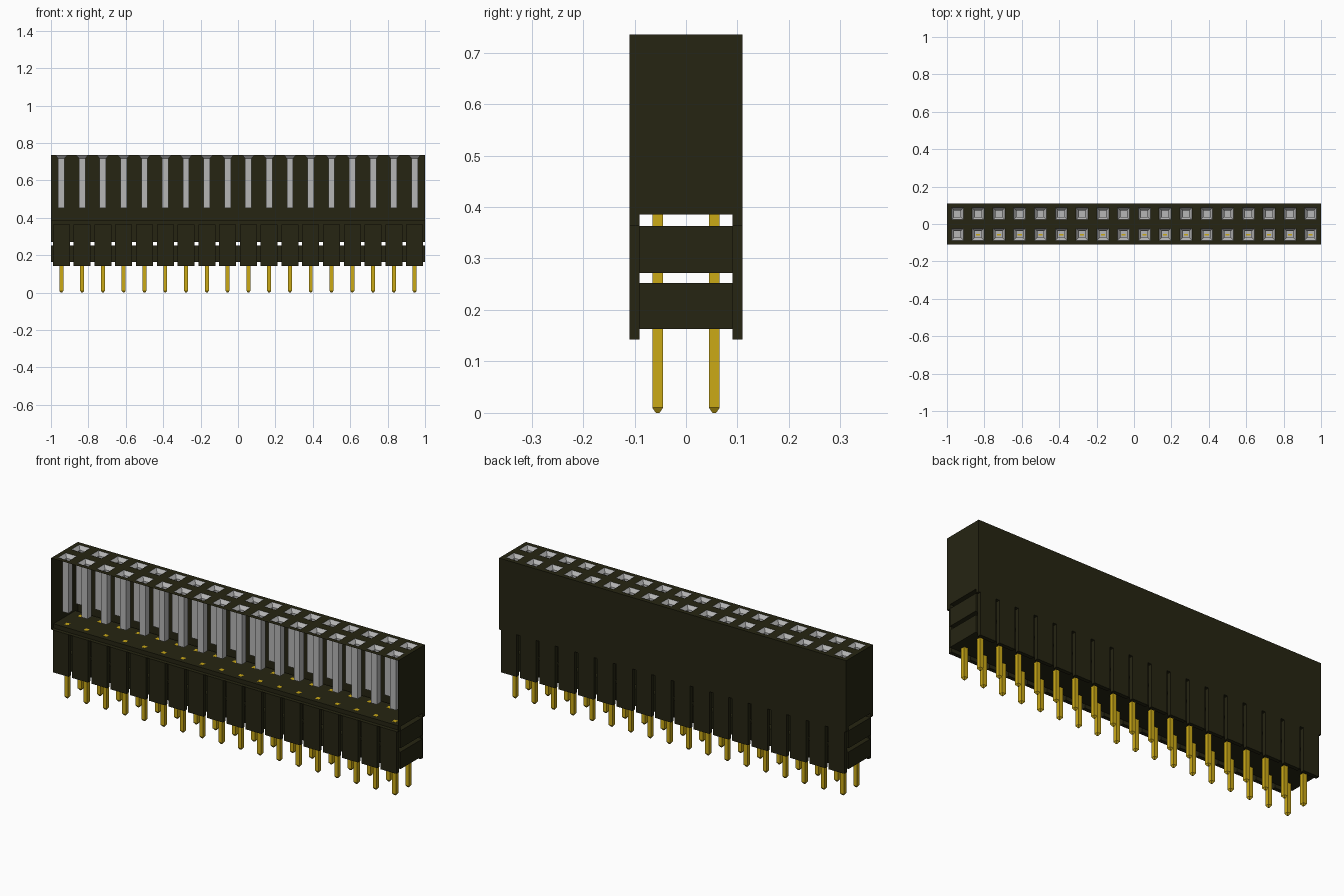
import bpy
import bmesh

if "Cube" in bpy.data.objects:
    bpy.data.objects.remove(bpy.data.objects["Cube"], do_unlink=True)

COLS = 18
PITCH = 2 / COLS
HALF = 0.11          # half depth of housing
INNER = 0.09         # half depth of the slabs
TOP, CEIL, STEP, FOOT = 0.735, 0.385, 0.363, 0.143
XS = [-1 + PITCH * (i + 0.5) for i in range(COLS)]
ROWS = (-0.055, 0.055)


def material(name, r, g, b):
    m = bpy.data.materials.new(name)
    m.use_nodes = True
    m.diffuse_color = (r, g, b, 1)
    m.node_tree.nodes["Principled BSDF"].inputs["Base Color"].default_value = (r, g, b, 1)
    return m


BLACK = material("black plastic", 0.019, 0.018, 0.006)
GOLD = material("gold plating", 0.60, 0.40, 0.008)
SILVER = material("silver contact", 0.47, 0.47, 0.47)


def finish(name, bm, mat):
    bmesh.ops.remove_doubles(bm, verts=bm.verts, dist=0.0001)
    mesh = bpy.data.meshes.new(name)
    bm.to_mesh(mesh)
    bm.free()
    mesh.materials.append(mat)
    ob = bpy.data.objects.new(name, mesh)
    bpy.context.collection.objects.link(ob)


def square(bm, x, y, z, wx, wy):
    return [bm.verts.new((x + sx * wx / 2, y + sy * wy / 2, z))
            for sx, sy in ((-1, -1), (1, -1), (1, 1), (-1, 1))]


def loft(bm, rings, bottom=False, top=False):
    """Bridge a stack of rectangles, optionally capping first and last."""
    loops = [square(bm, *r) for r in rings]
    for a, b in zip(loops, loops[1:]):
        for i in range(4):
            j = (i + 1) % 4
            bm.faces.new((a[i], a[j], b[j], b[i]))
    if bottom:
        bm.faces.new(loops[0][::-1])
    if top:
        bm.faces.new(loops[-1])


def box(bm, x, y, w, d, z0, z1):
    loft(bm, [(x, y, z0, w, d), (x, y, z1, w, d)], True, True)


def quad(bm, *pts):
    bm.faces.new([bm.verts.new(p) for p in pts])


# Upper shell: open at the front, with back, ends and floor
bm = bmesh.new()
quad(bm, (1, HALF, STEP), (-1, HALF, STEP), (-1, HALF, TOP), (1, HALF, TOP))
quad(bm, (-1, -INNER, CEIL), (1, -INNER, CEIL), (1, INNER, CEIL), (-1, INNER, CEIL))
for s in (-1, 1):
    quad(bm, (s, -s * HALF, CEIL), (s, s * HALF, CEIL), (s, s * HALF, TOP), (s, -s * HALF, TOP))
    # rails either side of the upper slot
    quad(bm, (-1, s * INNER, STEP), (1, s * INNER, STEP), (1, s * INNER, CEIL), (-1, s * INNER, CEIL))
    quad(bm, (-1, s * INNER, STEP), (1, s * INNER, STEP), (1, s * HALF, STEP), (-1, s * HALF, STEP))
    for e in (-1, 1):
        quad(bm, (e, s * INNER, STEP), (e, s * HALF, STEP), (e, s * HALF, CEIL), (e, s * INNER, CEIL))
# top face, a square frame around every socket
for x in XS:
    for y in ROWS:
        loft(bm, [(x, y, TOP, PITCH, HALF), (x, y, TOP, 0.064, 0.064)])
finish("upper_housing", bm, BLACK)

# Inner slabs
bm = bmesh.new()
for z0, z1 in ((0.163, 0.252), (0.272, STEP)):
    box(bm, 0, 0, 2, 2 * INNER, z0, z1)
finish("inner_slabs", bm, BLACK)

# Side teeth, separated by narrow slots
bm = bmesh.new()
for x in XS:
    for s in (-1, 1):
        box(bm, x, s * (HALF + INNER) / 2, 0.091, HALF - INNER, FOOT, STEP)
finish("side_teeth", bm, BLACK)

# Socket contacts: flared mouth, square throat, closed end
bm = bmesh.new()
for x in XS:
    for y in ROWS:
        loft(bm, [(x, y, 0.452, 0.034, 0.034), (x, y, 0.717, 0.034, 0.034),
                  (x, y, TOP, 0.064, 0.064)], bottom=True)
finish("socket_contacts", bm, SILVER)

# Pins with tapered tips
bm = bmesh.new()
for x in XS:
    for y in ROWS:
        loft(bm, [(x, y, 0, 0.007, 0.007), (x, y, 0.01, 0.021, 0.021),
                  (x, y, CEIL + 0.0005, 0.021, 0.021)], True, True)
finish("pins", bm, GOLD)

# Small gold strips at the bottom of the front sockets
bm = bmesh.new()
for x in XS[1:]:
    box(bm, x, ROWS[0] - 0.003, 0.022, 0.009, 0.453, 0.455)
finish("contact_strips", bm, GOLD)
